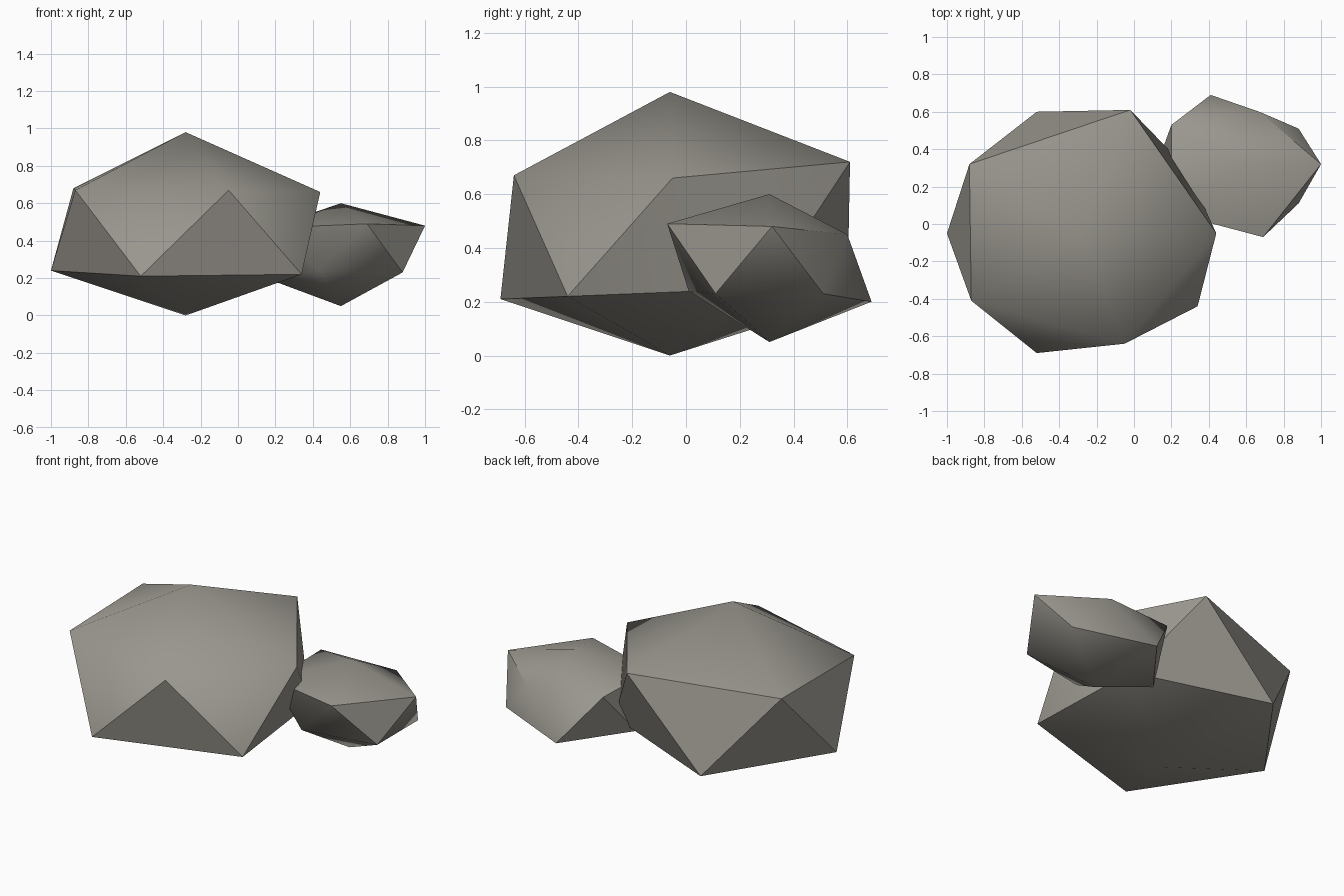
import bpy
import bmesh
import math

default_cube = bpy.data.objects.get("Cube")
if default_cube:
    bpy.data.objects.remove(default_cube, do_unlink=True)

# Stone colour
stone = bpy.data.materials.new("warm_grey_stone")
stone.use_nodes = True
stone_colour = (0.32, 0.305, 0.27, 1)
stone.diffuse_color = stone_colour
shader = next(n for n in stone.node_tree.nodes if n.type == "BSDF_PRINCIPLED")
shader.inputs["Base Color"].default_value = stone_colour
shader.inputs["Roughness"].default_value = 0.9


def make_rock(name, bottom, lower_ring, upper_ring, top):
    """Irregular twenty-sided boulder: two staggered rings capped by two tips."""
    bm = bmesh.new()
    base = bm.verts.new(bottom)
    peak = bm.verts.new(top)
    lower = [bm.verts.new(p) for p in lower_ring]
    upper = [bm.verts.new(p) for p in upper_ring]
    count = len(lower)
    for i in range(count):
        j = (i + 1) % count
        bm.faces.new((base, lower[i], lower[j]))
        bm.faces.new((lower[i], lower[j], upper[i]))
        bm.faces.new((upper[i], upper[j], lower[j]))
        bm.faces.new((peak, upper[i], upper[j]))
    bmesh.ops.recalc_face_normals(bm, faces=bm.faces[:])
    for face in bm.faces:
        face.smooth = True
    mesh = bpy.data.meshes.new(name)
    bm.to_mesh(mesh)
    bm.free()
    # Keep the steeper ridges crisp, blend the shallow ones
    mesh.set_sharp_from_angle(angle=math.radians(42))
    mesh.materials.append(stone)
    rock = bpy.data.objects.new(name, mesh)
    bpy.context.collection.objects.link(rock)
    return rock


# Large boulder
make_rock(
    "large_rock",
    bottom=(-.28, -.06, 0),
    lower_ring=[(.34, -.44, .22), (-.52, -.69, .21), (-1, -.05, .24),
                (-.52, .6, .21), (.28, .3, .25)],
    upper_ring=[(-.05, -.64, .67), (-.87, -.41, .67), (-.88, .32, .68),
                (-.02, .61, .72), (.44, -.05, .66)],
    top=(-.28, -.06, .98),
)

# Small boulder leaning against it
make_rock(
    "small_rock",
    bottom=(.55, .31, .05),
    lower_ring=[(.88, .11, .23), (.43, .01, .24), (.12, .31, .21),
                (.41, .69, .2), (.88, .51, .23)],
    upper_ring=[(.69, -.07, .49), (.2, .06, .47), (.2, .53, .48),
                (.67, .6, .45), (1, .32, .48)],
    top=(.55, .31, .6),
)
